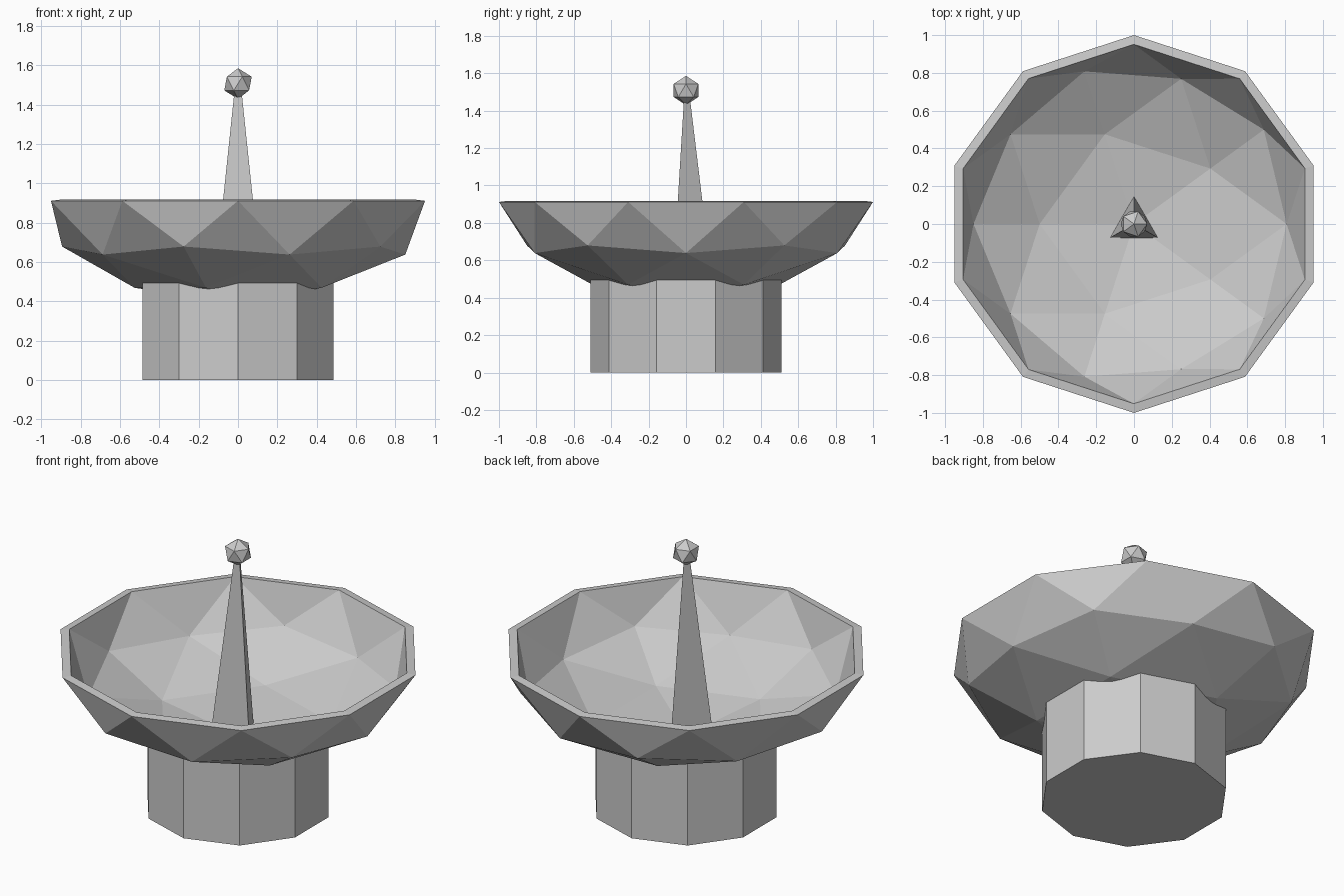
import bpy, bmesh

if "Cube" in bpy.data.objects:
    bpy.data.objects.remove(bpy.data.objects["Cube"])

RIM_Z, SQUASH = 0.912, 0.52


def ico(name, subdivisions, radius, z, squash=1.0, lower_half=False):
    bm = bmesh.new()
    bmesh.ops.create_icosphere(bm, subdivisions=subdivisions, radius=radius)
    if lower_half:
        upper = [v for v in bm.verts if v.co.z > 0.01]
        bmesh.ops.delete(bm, geom=upper, context='VERTS')
    return finish(name, bm, z, squash)


def prism(name, sides, r_bottom, r_top, z0, z1):
    bpy.ops.mesh.primitive_cone_add(vertices=sides, radius1=r_bottom, radius2=r_top,
                                    depth=z1 - z0, location=(0, 0, (z0 + z1) / 2))
    obj = bpy.context.object
    obj.name = name
    return obj


def finish(name, bm, z, squash):
    mesh = bpy.data.meshes.new(name)
    bm.to_mesh(mesh)
    bm.free()
    obj = bpy.data.objects.new(name, mesh)
    obj.location.z = z
    obj.scale.z = squash
    bpy.context.collection.objects.link(obj)
    return obj


# Faceted dish: lower half of a squashed icosphere with an inner wall
dish = ico("dish", 2, 1.0, RIM_Z, SQUASH, lower_half=True)
shell = dish.modifiers.new("wall", 'SOLIDIFY')
shell.thickness = 0.05
shell.offset = -1

# Ten-sided base, its top carved to seat the dish
base = prism("base", 10, 0.51, 0.51, 0.0, 0.6)
cutter = ico("dish_cutter", 2, 1.0, RIM_Z, SQUASH)
cutter.hide_render = True
cut = base.modifiers.new("dish_seat", 'BOOLEAN')
cut.operation = 'DIFFERENCE'
cut.solver = 'EXACT'
cut.object = cutter
bpy.context.view_layer.objects.active = base
bpy.ops.object.modifier_apply(modifier=cut.name)
bpy.data.objects.remove(cutter)

# Three-sided tapered antenna with a ball on the tip
prism("antenna", 3, 0.15, 0.017, 0.40, 1.50)
ico("antenna_tip", 1, 0.078, 1.508)
